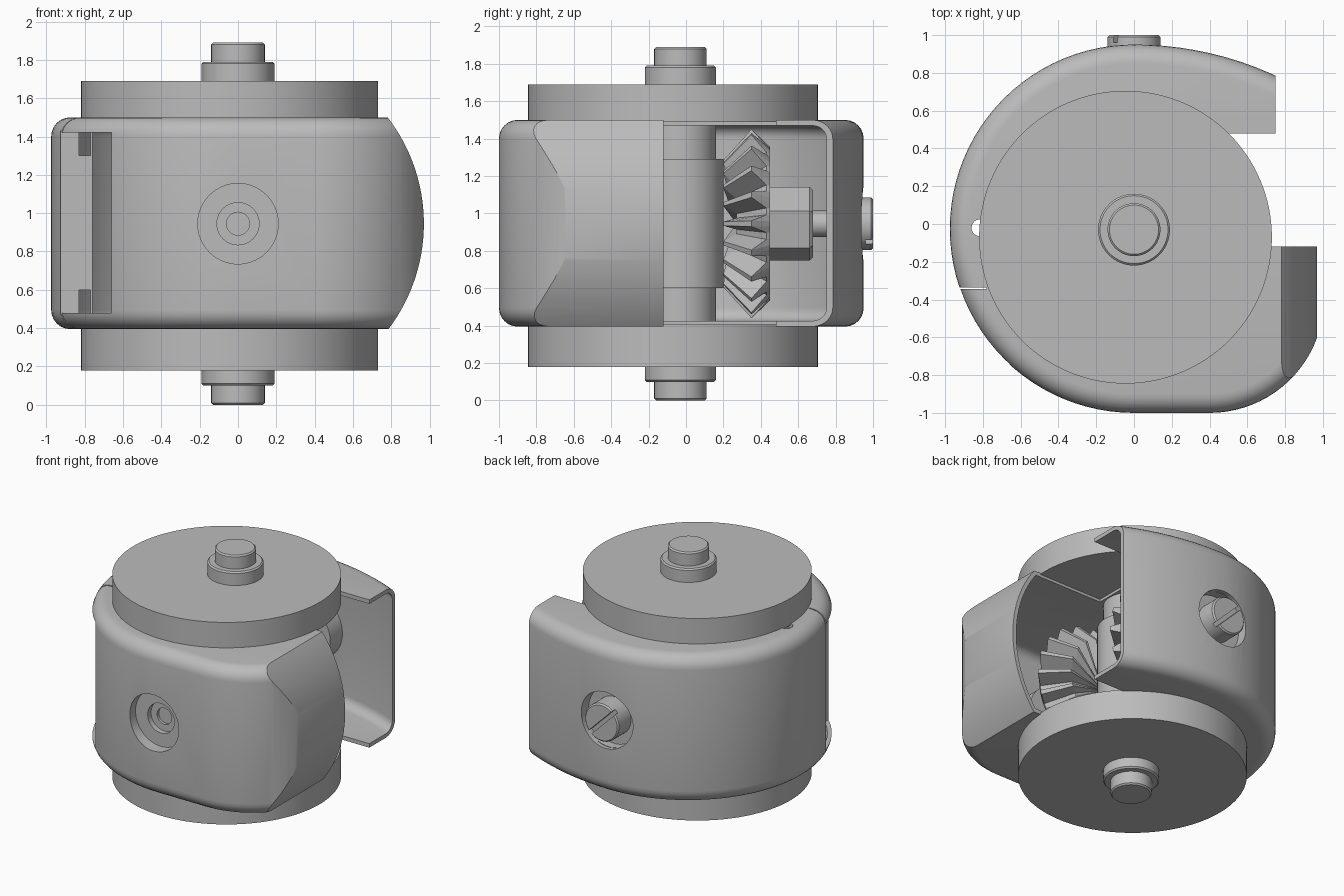
import bpy, bmesh
from math import sin, cos, pi, radians, sqrt
from mathutils import Matrix, Vector

if "Cube" in bpy.data.objects:
    bpy.data.objects.remove(bpy.data.objects["Cube"])

steel = bpy.data.materials.new("brushed grey")
steel.use_nodes = True
GREY = (0.5, 0.5, 0.5, 1)
steel.diffuse_color = GREY
steel.node_tree.nodes["Principled BSDF"].inputs["Base Color"].default_value = GREY

MID = 0.945       # height of the cross shafts
AXIS = -0.03      # y of the vertical spindle


def finish(name, bm, smooth=True):
    bmesh.ops.recalc_face_normals(bm, faces=bm.faces)
    mesh = bpy.data.meshes.new(name)
    bm.to_mesh(mesh)
    bm.free()
    mesh.materials.append(steel)
    ob = bpy.data.objects.new(name, mesh)
    bpy.context.collection.objects.link(ob)
    if smooth:
        shade(ob)
    return ob


def activate(ob):
    bpy.ops.object.select_all(action='DESELECT')
    ob.select_set(True)
    bpy.context.view_layer.objects.active = ob


def shade(ob):
    activate(ob)
    bpy.ops.object.shade_smooth_by_angle(angle=radians(25))


def combine(ob, tool, operation='DIFFERENCE'):
    activate(ob)
    mod = ob.modifiers.new("cut", 'BOOLEAN')
    mod.operation, mod.object, mod.solver = operation, tool, 'EXACT'
    bpy.ops.object.modifier_apply(modifier=mod.name)
    bpy.data.objects.remove(tool)


def box(name, x, y, z, turn=0):
    bm = bmesh.new()
    bmesh.ops.create_cube(bm, size=1)
    size = Vector((x[1] - x[0], y[1] - y[0], z[1] - z[0]))
    mid = Vector((x[1] + x[0], y[1] + y[0], z[1] + z[0])) / 2
    bm.transform(Matrix.Translation(mid) @ Matrix.Rotation(turn, 4, 'Y') @ Matrix.Diagonal(size).to_4x4())
    return finish(name, bm, False)


def lathe(name, profile, centre=(0, AXIS), along_y=False, sides=64, phase=0):
    """Spin (radius, distance) pairs around z, or around y at shaft height."""
    bm = bmesh.new()
    rings = []
    for r, h in profile:
        ring = []
        for i in range(sides if r > 0 else 1):
            a = 2 * pi * i / sides + phase
            u, v = r * cos(a), r * sin(a)
            ring.append(bm.verts.new((u, h, v + MID) if along_y else (centre[0] + u, centre[1] + v, h)))
        rings.append(ring)
    for a, b in zip(rings, rings[1:]):
        for i in range(sides):
            quad = [a[i % len(a)], a[(i + 1) % len(a)], b[(i + 1) % len(b)], b[i % len(b)]]
            bm.faces.new(list(dict.fromkeys(quad)))
    return finish(name, bm)


def rod(name, r, start, end, **kw):
    return lathe(name, [(0, start), (r, start), (r, end), (0, end)], **kw)


def prism(points, depth):
    bm = bmesh.new()
    face = bm.faces.new([bm.verts.new(p) for p in points])
    out = bmesh.ops.extrude_face_region(bm, geom=[face])["geom"]
    bmesh.ops.translate(bm, vec=depth, verts=[v for v in out if isinstance(v, bmesh.types.BMVert)])
    return bm


def housing_body(name, t):
    """Rounded snail-shaped block, shrunk by t on every side."""
    pts = []
    for i in range(49):                      # round left half
        a = pi / 2 + pi * i / 48
        pts.append(((0.975 - t) * cos(a), -0.025 + (0.975 - t) * sin(a)))
    for i in range(17):                      # front right corner
        a = radians(-90 + 70 * i / 16)
        pts.append((0.4 + (0.606 - t) * cos(a), -0.394 + (0.606 - t) * sin(a)))
    big, edge = 1.79 - t, 0.97 - t           # flatter arc along the back arm
    for i in range(12, 0, -1):
        x = edge * i / 12
        pts.append((x, 0.95 - 1.79 + sqrt(big * big - x * x)))
    low, high = 0.395 + t, 1.5 - t
    bm = prism([(x, y, low) for x, y in pts], (0, 0, high - low))
    rims = [e for e in bm.edges if abs(e.verts[0].co.z - e.verts[1].co.z) < 0.01]
    bmesh.ops.bevel(bm, geom=rims, offset=0.1 - t, segments=6, profile=0.5, affect='EDGES')
    body = finish(name, bm, False)
    # bulging right flank
    r = 0.91 - t
    arc = [radians(-40 + 80 * i / 32) for i in range(33)]
    flank = [(0.06 + r * cos(a), -1.2, MID + r * sin(a)) for a in arc]
    flank += [(-1.2, -1.2, MID + 0.585), (-1.2, -1.2, MID - 0.585)]
    combine(body, finish("flank_tool", prism(flank, (0, 2.6, 0)), False), 'INTERSECT')
    return body


# Thin housing with its openings
housing = housing_body("housing", 0)
combine(housing, housing_body("hollow", 0.03))
full = (0.3, 1.6)
for x, y, z in [((0.2, 1.2), (-0.12, 0.48), full),
                ((0.75, 1.2), (-0.11, 1.2), full),
                ((-1.1, -0.66), (-1.1, -0.34), (0.48, 1.42)),
                ((-1.1, -0.78), (-0.345, -0.335), full)]:
    combine(housing, box("opening", x, y, z))
for span in ((-1.1, -0.7), (0.7, 1.1)):
    combine(housing, rod("shaft_hole", 0.21, *span, along_y=True))
combine(housing, rod("pin_hole", 0.045, 0.2, 1.7, centre=(-0.815, -0.02), sides=24))
shade(housing)

# Inward lip beside the side window, notched at both ends
lip = box("window_lip", (-0.925, -0.76), (-0.335, -0.31), (0.47, 1.43))
for z in ((1.3, 1.5), (0.4, 0.6)):
    combine(lip, box("notch", (-0.83, -0.77), (-0.5, -0.2), z))

# Off-centre end discs and the stepped spindle
for name, z in (("top_disc", (1.49, 1.69)), ("bottom_disc", (0.18, 0.405))):
    rod(name, 0.775, *z, centre=(-0.045, -0.07), sides=128)
half = [(0, 0), (0.13, 0), (0.14, 0.01), (0.14, 0.1), (0.18, 0.1), (0.19, 0.11), (0.19, 0.6), (0.23, 0.6)]
lathe("spindle", half + [(r, 1.89 - h) for r, h in reversed(half)])


def bevel_gear(name, side):
    """Twenty-tooth bevel gear; side is +1 at the back, -1 at the front."""
    teeth = 20
    bm = bmesh.new()
    rings = []
    # each ring: tip radius, tip distance, root radius, root distance
    for tip_r, tip_d, root_r, root_d in [(0.34, 0.23, 0.27, 0.30),
                                         (0.505, 0.38, 0.42, 0.46),
                                         (0.41, 0.48, 0.41, 0.48)]:
        ring = []
        for i in range(teeth):
            for off, tip in ((-0.36, 0), (-0.1, 1), (0.1, 1), (0.36, 0)):
                a = 2 * pi * (i + off) / teeth
                r, d = (tip_r, tip_d) if tip else (root_r, root_d)
                ring.append(bm.verts.new((r * cos(a), AXIS + side * d, MID + r * sin(a))))
        rings.append(ring)
    n = teeth * 4
    for a, b in zip(rings, rings[1:]):
        for i in range(n):
            j = (i + 1) % n
            bm.faces.new((a[i], a[j], b[j], b[i]))
    for ring, d in ((rings[0], 0.30), (rings[-1], 0.48)):
        hub = bm.verts.new((0, AXIS + side * d, MID))
        for i in range(n):
            bm.faces.new((ring[i], ring[(i + 1) % n], hub))
    return finish(name, bm, False)


# Gear, nut, shaft and recessed cup on the front and the back
for where, side in (("front", -1), ("back", 1)):
    def at(d):
        return AXIS + side * d
    bevel_gear(where + "_gear", side)
    nut = [(0, at(0.48)), (0.2, at(0.48)), (0.2, at(0.69)), (0.18, at(0.71)), (0, at(0.71))]
    lathe(where + "_nut", nut, along_y=True, sides=6, phase=radians(20))
    rod(where + "_shaft", 0.07, at(0.7), at(0.82), along_y=True)
    bore = 0.11 if side < 0 else 0.07
    cup = [(0.21, 0.945), (0.21, 0.88), (bore, 0.88), (bore, 0.84), (0.06, 0.84), (0.06, 0.81),
           (0, 0.81), (0, 0.79), (0.23, 0.79), (0.23, 0.94), (0.21, 0.945)]
    # the two centre points are joined by the discs on either side
    lathe(where + "_cup_bowl", [(r, at(d)) for r, d in cup[:7]], along_y=True)
    lathe(where + "_cup_back", [(r, at(d)) for r, d in cup[7:]], along_y=True)

# Slotted screw at the back
screw = lathe("screw_head", [(0, 0.83), (0.14, 0.83), (0.14, 0.99), (0.13, 1.0), (0, 1.0)], along_y=True)
combine(screw, box("slot", (-0.2, 0.2), (0.96, 1.1), (MID - 0.015, MID + 0.015), radians(45)))
shade(screw)
